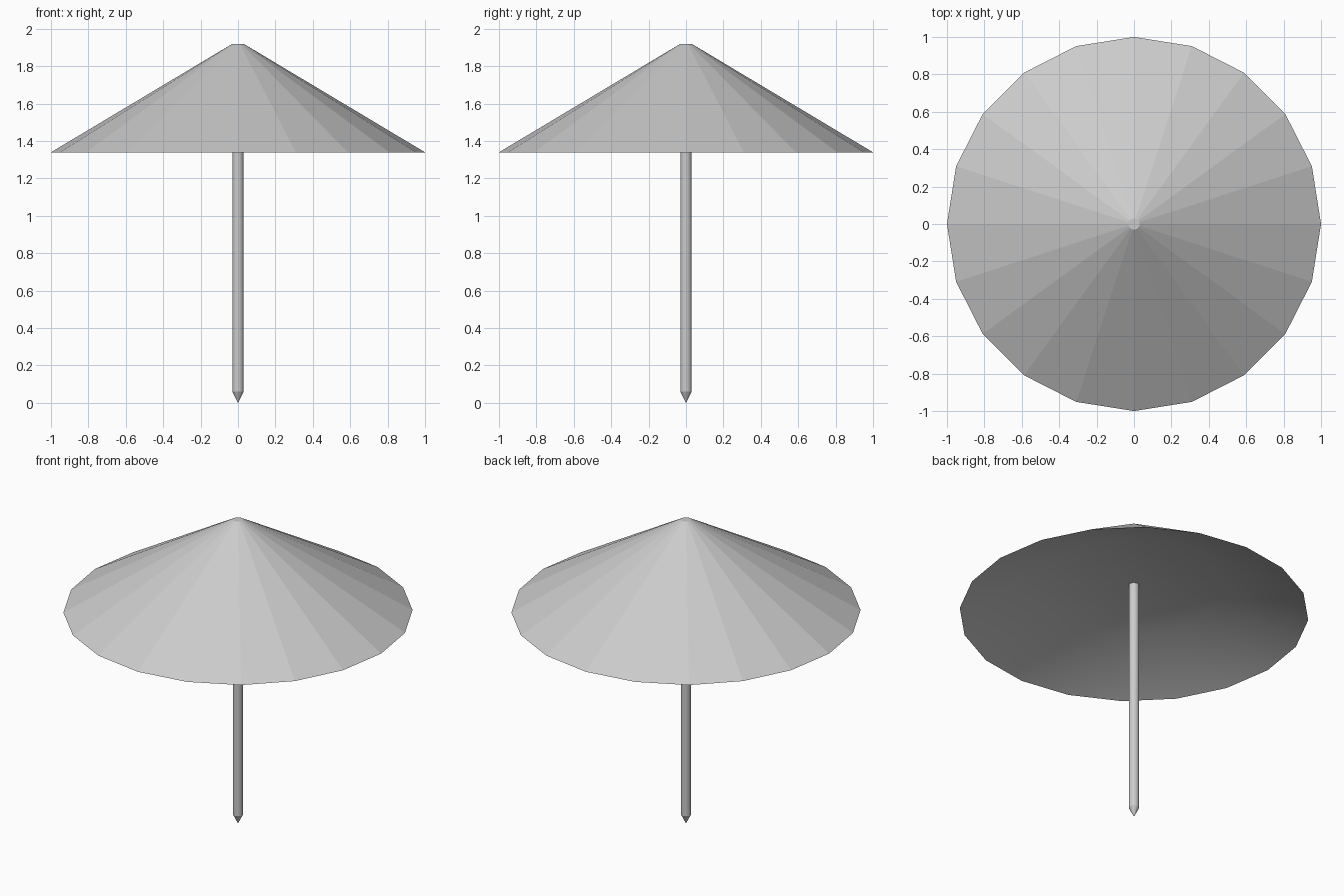
import bpy, bmesh, math

if "Cube" in bpy.data.objects:
    bpy.data.objects.remove(bpy.data.objects["Cube"])

SIDES = 20


def lathe(name, profile, smooth_bands=()):
    """Revolve (radius, z) points about z; zero radius closes to a point."""
    bm = bmesh.new()
    rings = []
    for r, z in profile:
        if r == 0:
            rings.append([bm.verts.new((0, 0, z))])
        else:
            rings.append([bm.verts.new((r * math.cos(math.tau * i / SIDES),
                                        r * math.sin(math.tau * i / SIDES), z))
                          for i in range(SIDES)])
    for band, (a, b) in enumerate(zip(rings, rings[1:])):
        for i in range(SIDES):
            j = (i + 1) % SIDES
            quad = [a[i % len(a)], a[j % len(a)], b[j % len(b)], b[i % len(b)]]
            face = bm.faces.new(list(dict.fromkeys(quad)))
            face.smooth = band in smooth_bands
    bmesh.ops.recalc_face_normals(bm, faces=bm.faces)
    # keep the canopy rim and the top cap crisp
    for e in bm.edges:
        if len(e.link_faces) == 2 and e.calc_face_angle() > math.radians(40):
            e.smooth = False
    mesh = bpy.data.meshes.new(name)
    bm.to_mesh(mesh)
    bm.free()
    obj = bpy.data.objects.new(name, mesh)
    bpy.context.collection.objects.link(obj)
    return obj


# Canopy: faceted outside, softly shaded shallow hollow underneath
lathe("canopy", [(0, 1.92), (0.03, 1.92), (1.0, 1.34), (0.55, 1.53), (0, 1.53)],
      smooth_bands=(2, 3))

# Pole with pointed ground spike, running up into the canopy
lathe("pole", [(0, 0), (0.03, 0.06), (0.03, 1.56), (0, 1.56)], smooth_bands=(1,))
